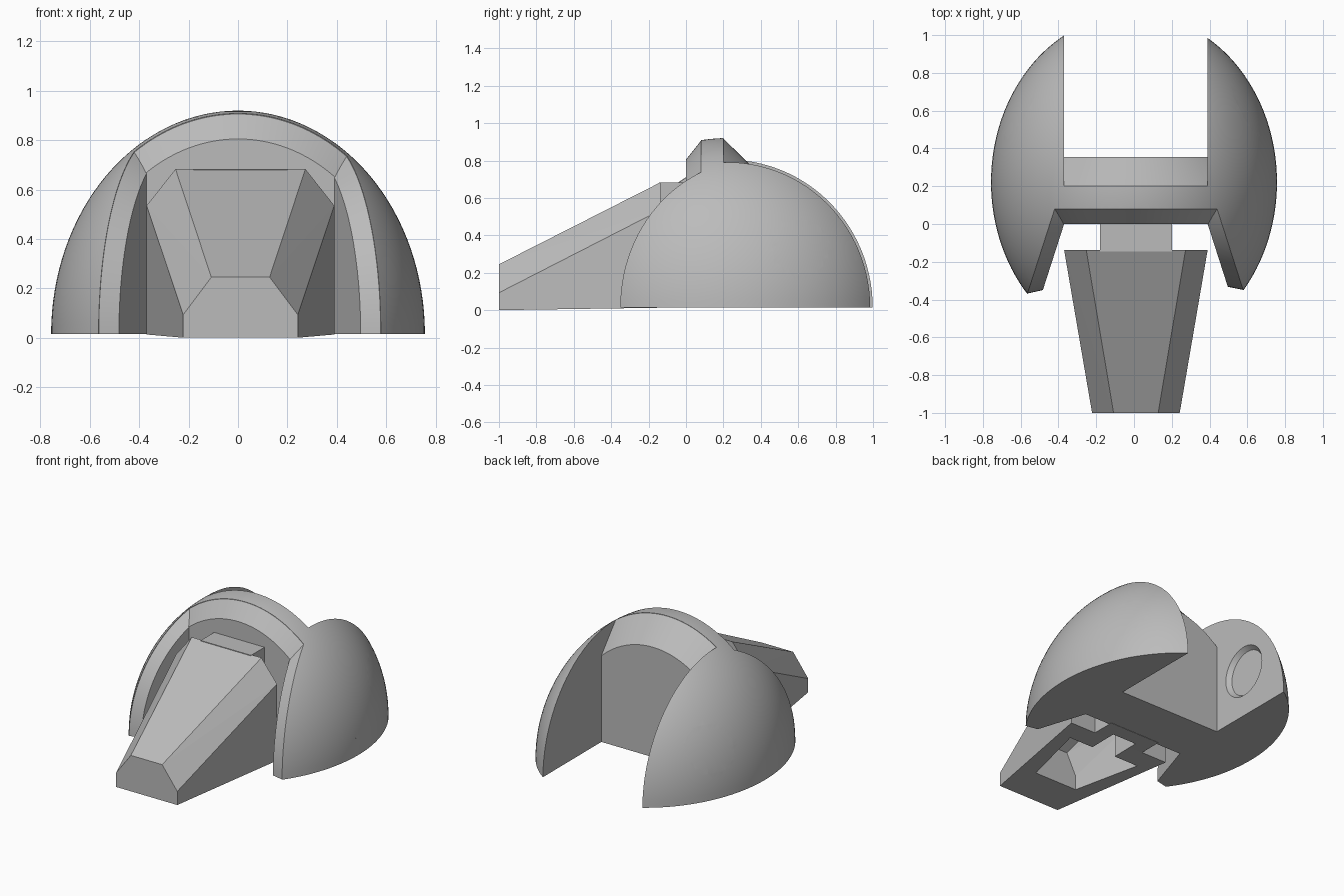
import bpy, bmesh, math
from mathutils import Vector

if "Cube" in bpy.data.objects:
    bpy.data.objects.remove(bpy.data.objects["Cube"])

grey = bpy.data.materials.new("plain grey")
grey.use_nodes = True
grey.diffuse_color = (0.5, 0.5, 0.5, 1)
grey.node_tree.nodes["Principled BSDF"].inputs["Base Color"].default_value = (0.5, 0.5, 0.5, 1)

BASE = 0.015                       # height of the flat underside
CENTRE = Vector((0, 0.222, BASE))  # centre of the dome
RADII = Vector((0.757, 0.89, 0.905))
MID = 0.01                         # centre line of the openings


def make_object(name, bm):
    bmesh.ops.recalc_face_normals(bm, faces=bm.faces)
    mesh = bpy.data.meshes.new(name)
    bm.to_mesh(mesh)
    bm.free()
    obj = bpy.data.objects.new(name, mesh)
    mesh.materials.append(grey)
    bpy.context.collection.objects.link(obj)
    return obj


def cut(bm, co, no):
    """Remove what lies beyond a plane and close the opening."""
    bmesh.ops.bisect_plane(bm, geom=bm.verts[:] + bm.edges[:] + bm.faces[:], dist=1e-5,
                           plane_co=co, plane_no=no, clear_outer=True)
    bmesh.ops.holes_fill(bm, edges=[e for e in bm.edges if e.is_boundary], sides=0)


def hull(name, points):
    bm = bmesh.new()
    for p in points:
        bm.verts.new(p)
    bmesh.ops.convex_hull(bm, input=bm.verts)
    return make_object(name, bm)


def box(name, half_width, y, z):
    return hull(name, [(MID + s * half_width, j, k) for s in (-1, 1) for j in y for k in z])


def arc(point, normal, scale):
    """Half ellipse where a vertical plane crosses the scaled dome."""
    n = Vector(normal).normalized()
    r = RADII * scale
    m = n * r
    h = n.dot(Vector(point) - CENTRE) / m.length
    m.normalize()
    side = Vector((-m.y, m.x, 0))
    w = math.sqrt(1 - h * h)
    angles = [math.pi * i / 72 for i in range(73)]
    return [CENTRE + r * (m * h + side * w * math.cos(a) + Vector((0, 0, w * math.sin(a))))
            for a in angles]


def bevel_rim(name, outer, inner, cut_y=None):
    """Solid between two arcs, used as a bevelled edge of the dome."""
    bm = bmesh.new()
    rows = [[bm.verts.new(p) for p in row] for row in (outer, inner)]
    for row in rows:
        bm.faces.new(row)
    a, b = rows
    for i in range(len(a)):
        bm.faces.new((a[i - 1], a[i], b[i], b[i - 1]))
    if cut_y is not None:
        cut(bm, (0, cut_y, 0), (0, 1, 0))
    return make_object(name, bm)


def boolean(obj, tool, operation):
    mod = obj.modifiers.new(operation.lower(), "BOOLEAN")
    mod.operation, mod.solver, mod.object = operation, "EXACT", tool
    bpy.context.view_layer.objects.active = obj
    bpy.ops.object.modifier_apply(modifier=mod.name)
    bpy.data.objects.remove(tool)


def cone(name, r1, r2, depth, x):
    bm = bmesh.new()
    bmesh.ops.create_cone(bm, cap_ends=True, segments=64, radius1=r1, radius2=r2, depth=depth)
    for v in bm.verts:
        v.co = Vector((x + v.co.z, 0.615 + v.co.y, 0.332 + v.co.x))
    return make_object(name, bm)


# Half dome
bm = bmesh.new()
bmesh.ops.create_uvsphere(bm, u_segments=128, v_segments=64, radius=1)
for v in bm.verts:
    v.co = CENTRE + v.co * RADII
cut(bm, CENTRE, (0, 0, -1))
shell = make_object("shell", bm)

# Rear slot and flared front opening
boolean(shell, box("slot", 0.38, (0.2, 1.3), (-0.2, 1.2)), "DIFFERENCE")
boolean(shell, hull("opening", [(MID + s * x, y, z) for s in (-1, 1) for z in (-0.2, 1.2)
                                for x, y in ((0.43, 0.08), (0.777, -1))]), "DIFFERENCE")

# Bevelled rims of the arch and the two cheeks, set slightly into the dome
forward = (0, 1, 0)
boolean(shell, bevel_rim("rear_rim", arc((0, 0.198, 0), forward, 0.9995),
                         arc((0, 0.355, 0), forward, 0.842)), "UNION")
boolean(shell, bevel_rim("front_rim", arc((0, 0.082, 0), forward, 0.9995),
                         arc((0, 0, 0), forward, 0.908)), "UNION")
for s in (-1, 1):
    slant = (s * 0.445, 0.143, 0)
    rim = bevel_rim("cheek_rim", arc((MID + s * 0.432, 0.08, 0), slant, 0.9995),
                    arc((MID + s * 0.38, 0, 0), slant, 0.905), 0.12)
    boolean(shell, rim, "UNION")

# Round side holes, countersunk on the inner walls
for s in (-1, 1):
    boolean(shell, cone("hole", 0.151, 0.151, 0.7, s * 0.65), "DIFFERENCE")
    r = (0.18, 0.15) if s > 0 else (0.15, 0.18)
    boolean(shell, cone("countersink", *r, 0.04, MID + s * 0.39), "DIFFERENCE")


# Tapered snout from two six-sided sections
def section(y, base, bottom, shoulder, top, half_top):
    return [(MID + s * w, y, z) for s in (-1, 1)
            for w, z in ((base, bottom), (base, shoulder), (half_top, top))]


snout = hull("snout", section(-1, 0.232, 0, 0.093, 0.245, 0.118)
             + section(-0.137, 0.38, 0.013, 0.535, 0.683, 0.263))
boolean(snout, box("neck", 0.19, (-0.145, 0.02), (0.013, 0.683)), "UNION")

# Hollow underside of the snout and neck
boolean(snout, hull("hollow", section(-0.74, 0.16, -0.1, 0.1, 0.24, 0.09)
                    + section(-0.28, 0.27, -0.1, 0.36, 0.5, 0.18)), "DIFFERENCE")
boolean(snout, box("channel", 0.09, (-0.35, -0.08), (-0.1, 0.4)), "DIFFERENCE")

# Smooth the curved shell, keeping the edges crisp
bpy.ops.object.select_all(action="DESELECT")
shell.select_set(True)
bpy.context.view_layer.objects.active = shell
bpy.ops.object.shade_smooth_by_angle(angle=math.radians(25))
